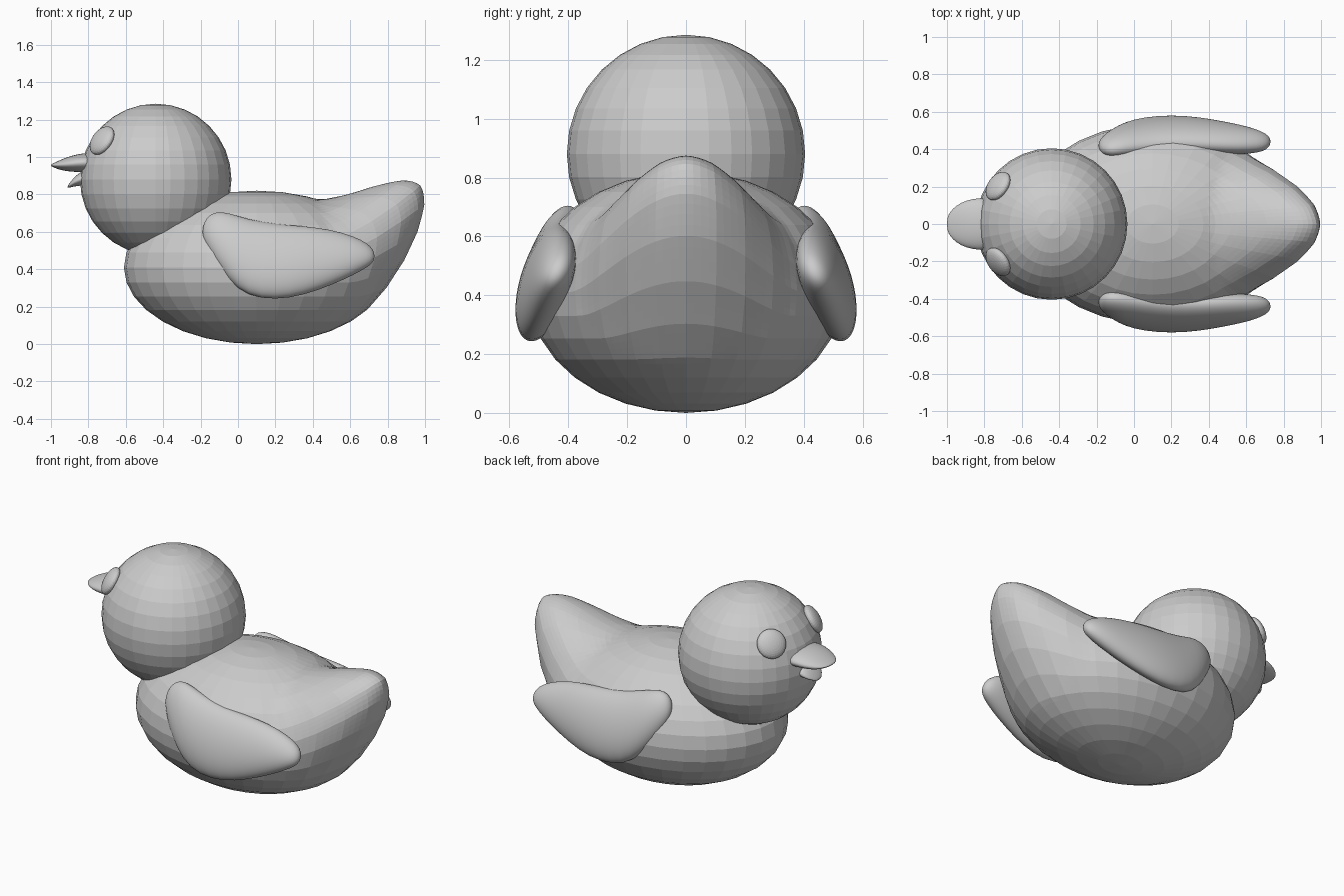
import bpy, bmesh
from math import sin, cos, pi
from mathutils import Vector, Matrix

if "Cube" in bpy.data.objects:
    bpy.data.objects.remove(bpy.data.objects["Cube"])


def finish(bm, name, smooth=False):
    bmesh.ops.recalc_face_normals(bm, faces=bm.faces)
    for f in bm.faces:
        f.smooth = smooth
    me = bpy.data.meshes.new(name)
    bm.to_mesh(me)
    bm.free()
    ob = bpy.data.objects.new(name, me)
    bpy.context.collection.objects.link(ob)
    return ob


def ball(matrix):
    bm = bmesh.new()
    bmesh.ops.create_uvsphere(bm, u_segments=32, v_segments=16, radius=1, matrix=matrix)
    return bm


def loft(name, stations, tilt=0.0, side=1, n=32):
    """Skin leaning ellipses along x; station = (x, z top, z bottom, y centre, half width)."""
    bm = bmesh.new()
    rings = []
    for x, top, bottom, yc, w in stations:
        zc, h = (top + bottom) / 2, (top - bottom) / 2
        rings.append([bm.verts.new((x,
                                    side * (yc - tilt * h * sin(a) + w * cos(a)),
                                    zc + h * sin(a)))
                      for a in (2 * pi * i / n for i in range(n))])
    for r, s in zip(rings, rings[1:]):
        for i in range(n):
            j = (i + 1) % n
            bm.faces.new((r[i], r[j], s[j], s[i]))
    bm.faces.new(rings[0])
    bm.faces.new(rings[-1])
    ob = finish(bm, name, True)
    sub = ob.modifiers.new("Smooth", 'SUBSURF')
    sub.levels = sub.render_levels = 1
    return ob


# Body: faceted ellipsoid, finely cut, then the tail pulled up with a soft falloff
bm = ball(Matrix.Translation((0.1, 0, 0.41)) @ Matrix.Diagonal((0.71, 0.535, 0.41, 1)))
bmesh.ops.subdivide_edges(bm, edges=bm.edges[:], cuts=3, use_grid_fill=True)
grab, pull, reach = Vector((0.76, 0, 0.56)), Vector((0.22, 0, 0.28)), 0.42
for v in bm.verts:
    d = v.co - grab
    d.y *= 0.85
    t = max(0, 1 - d.length / reach)
    v.co += pull * (3 * t * t - 2 * t ** 3)
finish(bm, "body")

# Head
head = Vector((-0.44, 0, 0.88))
finish(ball(Matrix.Translation(head) @ Matrix.Scale(0.405, 4)), "head")

# Beak halves
loft("upper_beak", [
    (-1.0, 0.96, 0.952, 0, 0.03), (-0.985, 0.968, 0.944, 0, 0.065),
    (-0.95, 0.985, 0.93, 0, 0.10), (-0.90, 1.005, 0.922, 0, 0.127),
    (-0.83, 1.022, 0.918, 0, 0.14), (-0.76, 1.02, 0.92, 0, 0.14)])
loft("lower_beak", [
    (-0.912, 0.845, 0.833, 0, 0.02), (-0.89, 0.875, 0.84, 0, 0.06),
    (-0.86, 0.91, 0.845, 0, 0.085), (-0.80, 0.94, 0.85, 0, 0.09)])

# Wings and eyes, mirrored left and right
wing = [
    (-0.19, 0.62, 0.58, 0.42, 0.015), (-0.17, 0.68, 0.52, 0.42, 0.045),
    (-0.12, 0.71, 0.43, 0.43, 0.07), (-0.05, 0.703, 0.34, 0.45, 0.085),
    (0.05, 0.668, 0.255, 0.468, 0.092), (0.20, 0.642, 0.235, 0.48, 0.092),
    (0.35, 0.632, 0.26, 0.475, 0.087), (0.50, 0.613, 0.315, 0.458, 0.08),
    (0.62, 0.577, 0.37, 0.447, 0.068), (0.69, 0.54, 0.41, 0.44, 0.05),
    (0.72, 0.51, 0.435, 0.44, 0.03), (0.73, 0.48, 0.46, 0.44, 0.008)]
for side, label in ((1, "left"), (-1, "right")):
    loft(label + "_wing", wing, 0.24, side)
    eye = Vector((-0.727, 0.203 * side, 1.088))
    turn = (eye - head).to_track_quat('Z', 'Y').to_matrix().to_4x4()
    finish(ball(Matrix.Translation(eye) @ turn @ Matrix.Diagonal((0.085, 0.085, 0.038, 1))),
           label + "_eye")
